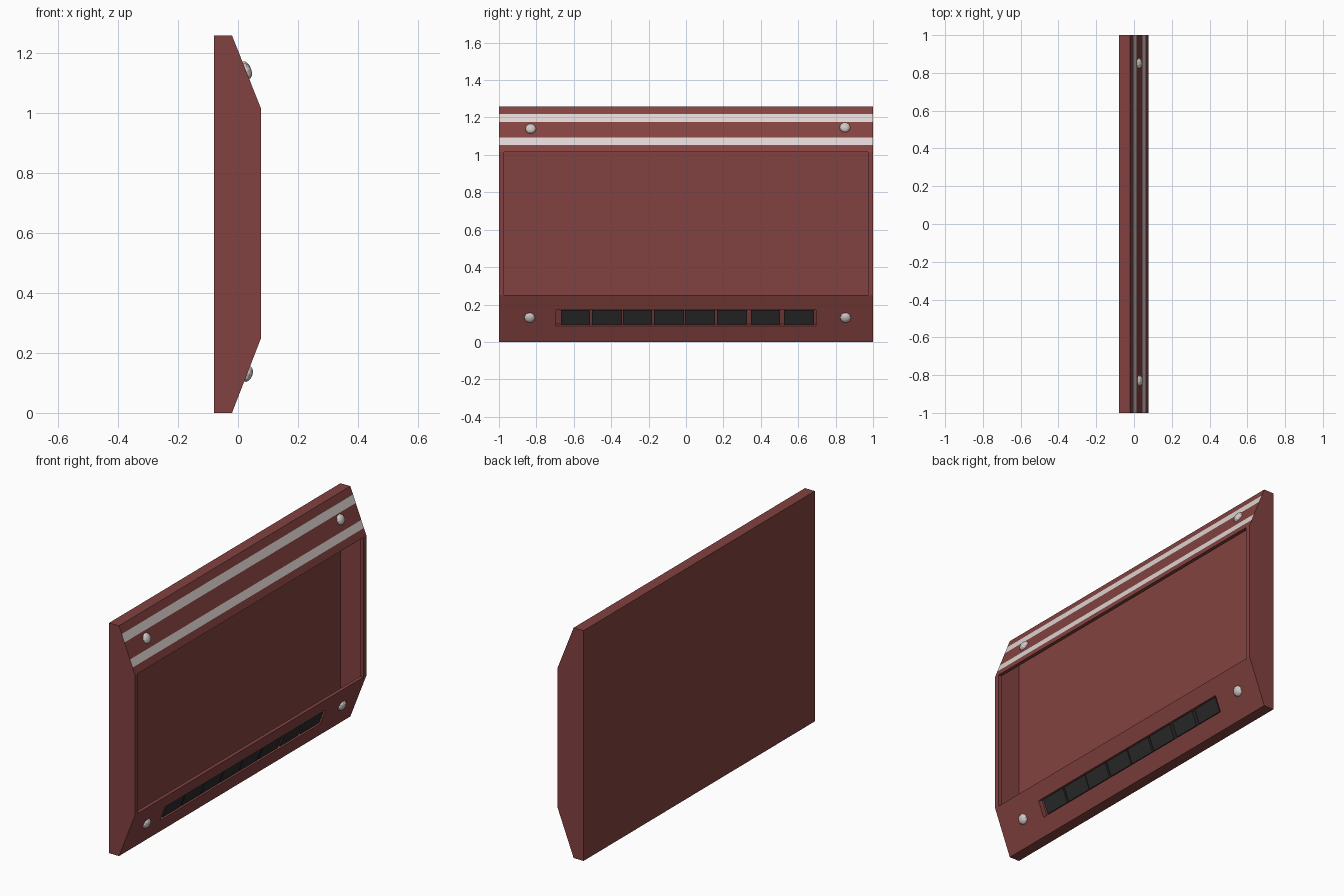
import bpy, bmesh, math
from mathutils import Matrix, Vector

if "Cube" in bpy.data.objects:
    bpy.data.objects.remove(bpy.data.objects["Cube"])

def material(name, rgb):
    m = bpy.data.materials.new(name)
    m.diffuse_color = (*rgb, 1)
    m.use_nodes = True
    m.node_tree.nodes["Principled BSDF"].inputs["Base Color"].default_value = m.diffuse_color
    return m

RED = material("dark red", (0.225, 0.055, 0.052))
WHITE = material("pale stripe", (0.74, 0.66, 0.65))
BLACK = material("black key", (0.025, 0.025, 0.025))
STEEL = material("screw metal", (0.62, 0.57, 0.56))

BACK, EDGE, FRONT = -0.08, -0.02, 0.077
Z1, Z2, TOP = 0.25, 1.015, 1.26

def lower_x(z):
    return EDGE + (FRONT - EDGE) * z / Z1

def upper_x(z):
    return EDGE + (FRONT - EDGE) * (TOP - z) / (TOP - Z2)

def finish(bm, name, mats):
    me = bpy.data.meshes.new(name)
    bm.to_mesh(me)
    bm.free()
    for m in mats:
        me.materials.append(m)
    ob = bpy.data.objects.new(name, me)
    bpy.context.collection.objects.link(ob)
    return ob

def slope_frame(y, z):
    """Matrix on a sloped face: local x = outward, y = along, z = up the slope."""
    low = z < 0.6
    n = Vector((Z1, 0, EDGE - FRONT) if low else (TOP - Z2, 0, FRONT - EDGE)).normalized()
    u = Vector((-n.z, 0, n.x))
    m = Matrix((n, Vector((0, 1, 0)), u)).transposed().to_4x4()
    m.translation = (lower_x(z) if low else upper_x(z), y, z)
    return m

# Hollow housing: profile swept across y, with cut lines for slot and stripes
SLOT = (0.086, 0.17)
STRIPES = ((1.053, 1.093), (1.177, 1.219))
profile = [(BACK, 0), (EDGE, 0)]
profile += [(lower_x(z), z) for z in SLOT]
profile += [(FRONT, Z1), (FRONT, Z2)]
profile += [(upper_x(z), z) for s in STRIPES for z in s]
profile += [(EDGE, TOP), (BACK, TOP)]
cuts = [-1, -0.973, -0.695, 0.695, 0.973, 1]

bm = bmesh.new()
rings = [[bm.verts.new((x, y, z)) for x, z in profile] for y in cuts]
n = len(profile)
for a, b in zip(rings, rings[1:]):
    for i in range(n):
        j = (i + 1) % n
        bm.faces.new((a[i], a[j], b[j], b[i]))
bm.faces.new(rings[0])
bm.faces.new(rings[-1])
bmesh.ops.recalc_face_normals(bm, faces=bm.faces)

slot, opening = [], []
for f in bm.faces:
    c = f.calc_center_median()
    if abs(f.normal.y) > 0.5 or f.normal.x < 0.5:
        continue
    if any(lo < c.z < hi for lo, hi in STRIPES):
        f.material_index = 1
    if SLOT[0] < c.z < SLOT[1] and abs(c.y) < 0.1:
        slot.append(f)
    if Z1 < c.z < Z2 and abs(c.y) < 0.95:
        opening.append(f)

# Recessed key slot
push = -0.026 * slot[0].normal
new = bmesh.ops.extrude_discrete_faces(bm, faces=slot)["faces"]
bmesh.ops.translate(bm, vec=push, verts=new[0].verts[:])
# Large opening with a short inward lip
whole = bmesh.ops.dissolve_faces(bm, faces=opening)["region"]
new = bmesh.ops.extrude_discrete_faces(bm, faces=whole)["faces"]
bmesh.ops.translate(bm, vec=(-0.02, 0, 0), verts=new[0].verts[:])
bmesh.ops.delete(bm, geom=new, context='FACES_ONLY')
finish(bm, "housing", [RED, WHITE])

# Row of keys
keys = [(-0.668, -0.513), (-0.503, -0.342), (-0.337, -0.182), (-0.171, -0.011),
        (-0.005, 0.155), (0.166, 0.326), (0.348, 0.503), (0.524, 0.684)]
for k, (y0, y1) in enumerate(keys):
    bm = bmesh.new()
    m = (slope_frame((y0 + y1) / 2, 0.128) @ Matrix.Translation((-0.016, 0, 0))
         @ Matrix.Diagonal((0.02, y1 - y0, 0.08, 1)))
    bmesh.ops.create_cube(bm, size=1, matrix=m)
    finish(bm, f"key_{k + 1}", [BLACK])

# Domed corner screws
for k, (y, z) in enumerate([(-0.83, 1.14), (0.85, 1.147), (-0.836, 0.13), (0.853, 0.13)]):
    bm = bmesh.new()
    m = (slope_frame(y, z) @ Matrix.Diagonal((0.018, 0.029, 0.029, 1))
         @ Matrix.Rotation(math.pi / 2, 4, 'Y'))
    bmesh.ops.create_uvsphere(bm, u_segments=10, v_segments=8, radius=1, matrix=m)
    finish(bm, f"screw_{k + 1}", [STEEL])
